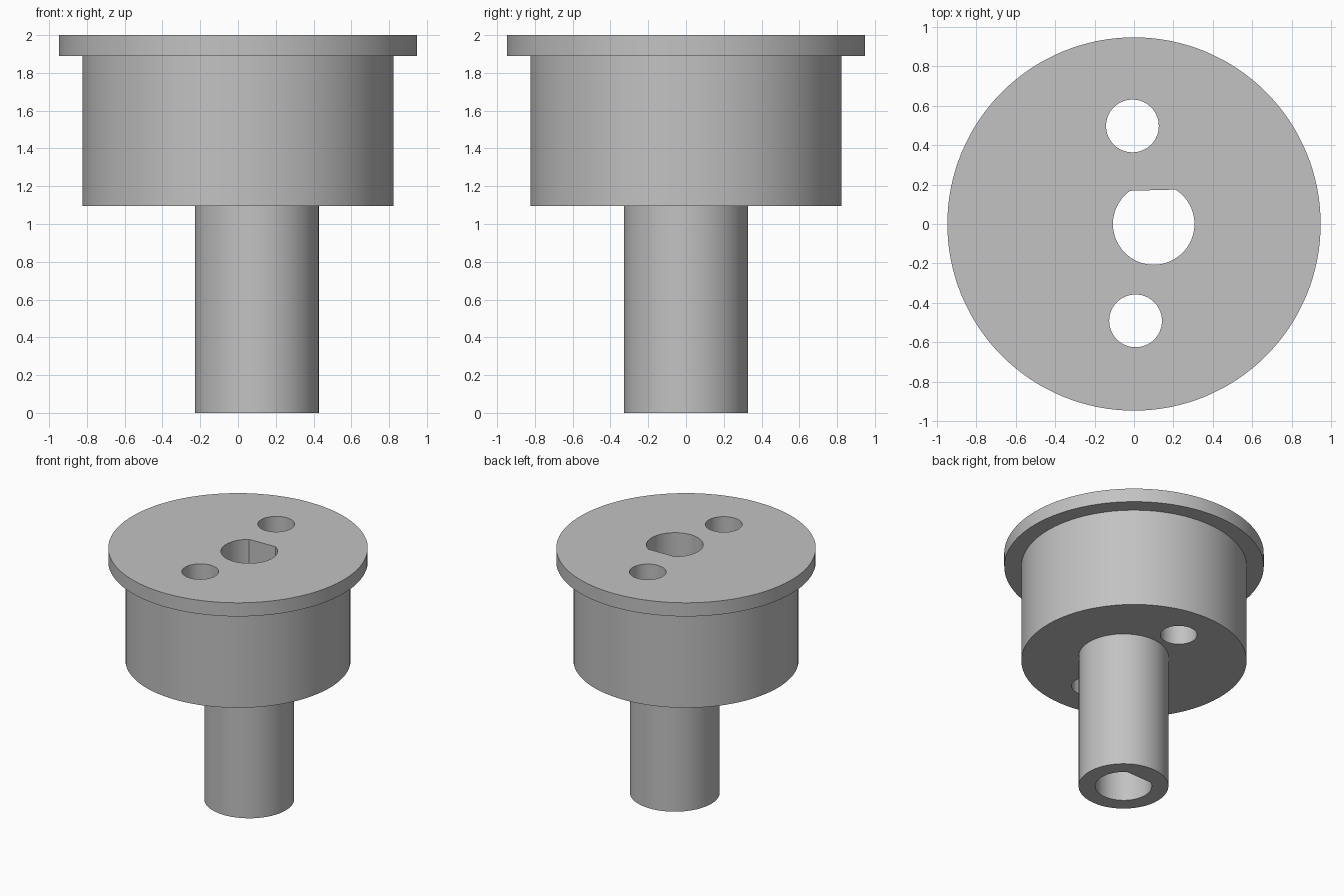
import bpy
import math

if "Cube" in bpy.data.objects:
    bpy.data.objects.remove(bpy.data.objects["Cube"], do_unlink=True)

grey = bpy.data.materials.new("plain_grey")
grey.use_nodes = True
colour = (0.54, 0.54, 0.54, 1)
grey.diffuse_color = colour
grey.node_tree.nodes["Principled BSDF"].inputs["Base Color"].default_value = colour


def cylinder(name, radius, bottom, top, x=0.0, y=0.0, sides=64):
    bpy.ops.mesh.primitive_cylinder_add(
        vertices=sides, radius=radius, depth=top - bottom,
        location=(x, y, (bottom + top) / 2))
    part = bpy.context.object
    part.name = name
    part.data.materials.append(grey)
    return part


def combine(target, tool, operation):
    bpy.context.view_layer.objects.active = target
    mod = target.modifiers.new(operation.lower(), "BOOLEAN")
    mod.operation = operation
    mod.solver = "EXACT"
    mod.object = tool
    bpy.ops.object.modifier_apply(modifier=mod.name)
    bpy.data.objects.remove(tool, do_unlink=True)


SHAFT_X = 0.1

# Drum with a wider rim and an offset shaft
body = cylinder("flanged_drum_with_shaft", 0.823, 1.095, 1.95, sides=128)
combine(body, cylinder("rim", 0.948, 1.89, 2.0, sides=128), "UNION")
combine(body, cylinder("shaft", 0.328, 0.0, 1.5, SHAFT_X), "UNION")

# D-shaped bore through the whole length, its flat slightly tilted
bore = cylinder("bore_cutter", 0.207, -0.1, 2.1, SHAFT_X)
bpy.ops.mesh.primitive_cube_add(
    size=1, location=(SHAFT_X, 0.422, 1), rotation=(0, 0, math.radians(1.5)))
flat = bpy.context.object
flat.scale = (1, 0.5, 3)
bpy.context.view_layer.update()
combine(bore, flat, "DIFFERENCE")
combine(body, bore, "DIFFERENCE")

# Pair of bolt holes through the drum
for side, x, y in (("back", -0.008, 0.498), ("front", 0.008, -0.492)):
    combine(body, cylinder(side + "_hole_cutter", 0.134, 1.0, 2.1, x, y), "DIFFERENCE")

# Smooth walls with crisp rims
bpy.ops.object.select_all(action="DESELECT")
body.select_set(True)
bpy.context.view_layer.objects.active = body
bpy.ops.object.shade_smooth_by_angle(angle=math.radians(30))
